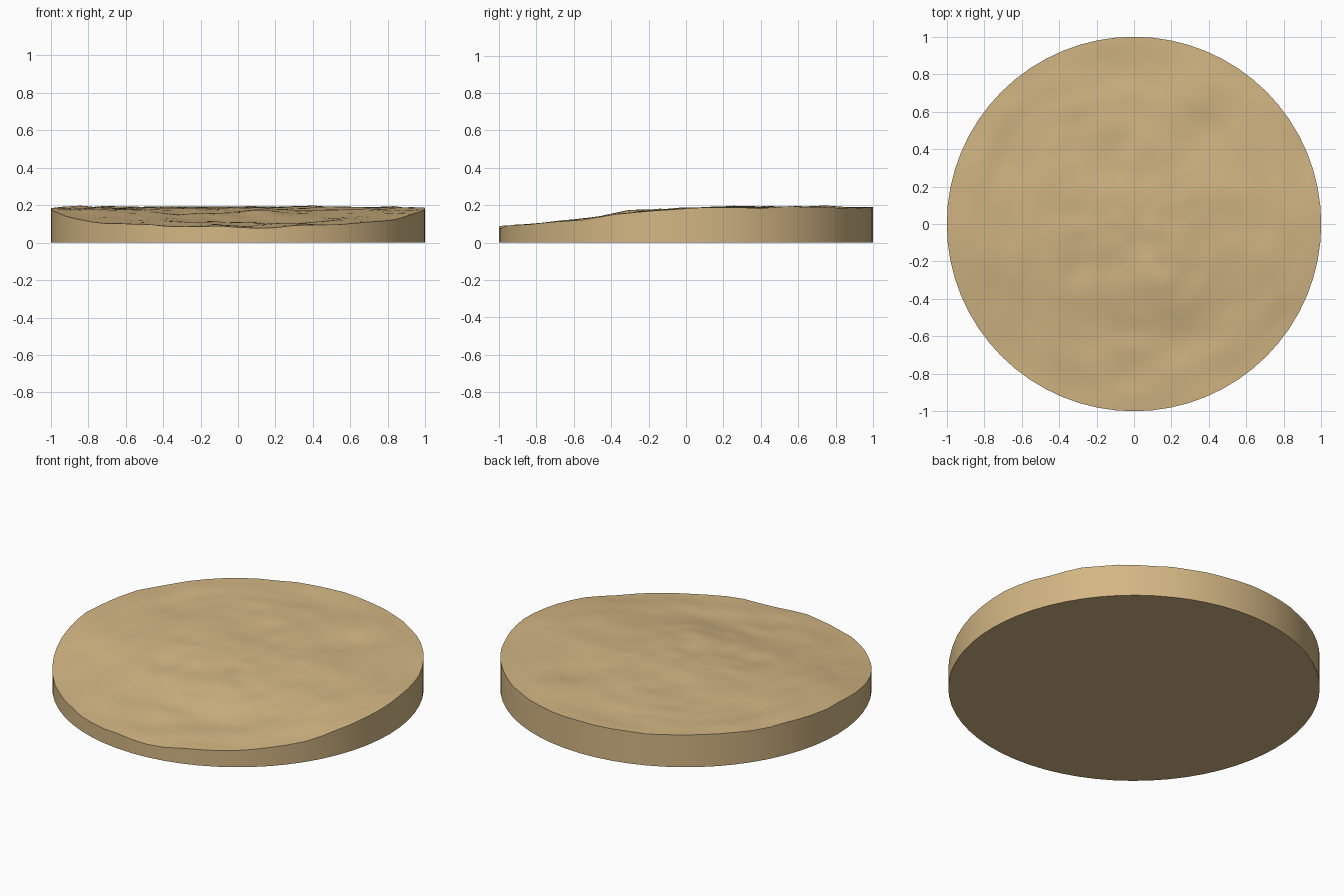
import bpy, bmesh, math
from mathutils import Vector, noise

if "Cube" in bpy.data.objects:
    bpy.data.objects.remove(bpy.data.objects["Cube"])

SEG, RINGS = 64, 36

# Height of the ground along y (front is low, back is level)
PROFILE = [(-1, .083), (-.9, .096), (-.75, .105), (-.6, .112), (-.45, .135),
           (-.3, .158), (-.15, .175), (0, .184), (.15, .189), (1, .190)]
# Local bumps and hollows: x, y, radius, height
BUMPS = [(0, -.78, .10, -.015), (-.42, -.55, .12, .012), (.65, -.55, .12, .012),
         (.12, -.3, .10, .010), (-.3, -.22, .10, -.010), (.7, -.2, .10, .008),
         (-.65, .38, .12, -.012), (.4, .5, .12, -.010), (-.15, .8, .12, -.008)]

def height(x, y):
    for (y0, z0), (y1, z1) in zip(PROFILE, PROFILE[1:]):
        if y <= y1:
            z = z0 + (z1 - z0) * max(0, (y - y0) / (y1 - y0))
            break
    else:
        z = PROFILE[-1][1]
    for bx, by, r, h in BUMPS:
        z += h * math.exp(-((x - bx) ** 2 + (y - by) ** 2) / (r * r))
    z += .010 * noise.noise(Vector((x * 4, y * 4, 3.1)))
    z += .006 * noise.noise(Vector((x * 9, y * 9, 7.7)))
    return min(z, .2)

# Rough sand disc: polar grid on top, straight wall, flat base
bm = bmesh.new()
centre = bm.verts.new((0, 0, height(0, 0)))
rings = []
for i in range(1, RINGS + 1):
    r = i / RINGS
    ring = []
    for j in range(SEG):
        a = math.tau * j / SEG
        x, y = r * math.cos(a), r * math.sin(a)
        ring.append(bm.verts.new((x, y, height(x, y))))
    rings.append(ring)
base = [bm.verts.new((v.co.x, v.co.y, 0)) for v in rings[-1]]
rings.append(base)
for j in range(SEG):
    k = (j + 1) % SEG
    bm.faces.new((centre, rings[0][j], rings[0][k]))
    for a, b in zip(rings, rings[1:]):
        bm.faces.new((a[j], b[j], b[k], a[k]))
bm.faces.new(base[::-1])
bmesh.ops.recalc_face_normals(bm, faces=bm.faces)

mesh = bpy.data.meshes.new("sand_disc")
bm.to_mesh(mesh)
bm.free()
disc = bpy.data.objects.new("sand_disc", mesh)
bpy.context.collection.objects.link(disc)

# Sand colour
sand = bpy.data.materials.new("sand")
sand.diffuse_color = (.65, .47, .23, 1)
sand.use_nodes = True
sand.node_tree.nodes["Principled BSDF"].inputs["Base Color"].default_value = sand.diffuse_color
mesh.materials.append(sand)

bpy.context.view_layer.objects.active = disc
disc.select_set(True)
bpy.ops.object.shade_smooth_by_angle(angle=math.radians(40))
